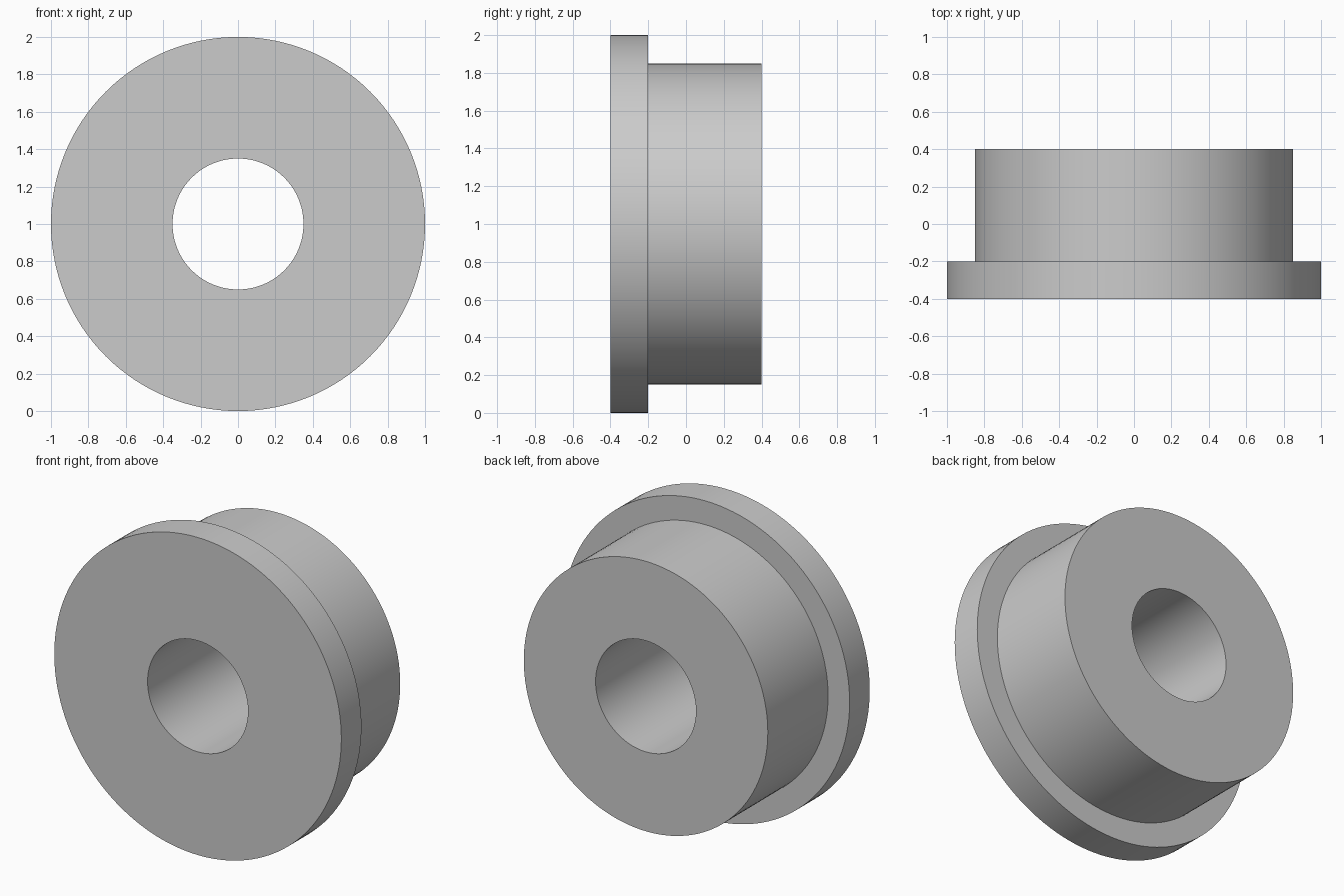
import bpy, bmesh, math
from mathutils import Vector, Matrix

cube = bpy.data.objects.get("Cube")
if cube:
    bpy.data.objects.remove(cube, do_unlink=True)

SEGMENTS = 128
BORE, BODY, FLANGE = 0.35, 0.85, 1.0
FRONT, STEP, BACK = -0.4, -0.2, 0.4

# Plain grey material
grey = bpy.data.materials.new("plain grey")
grey.use_nodes = True
colour = (0.6, 0.6, 0.6, 1)
grey.diffuse_color = colour
grey.node_tree.nodes["Principled BSDF"].inputs["Base Color"].default_value = colour

# Closed cross-section (radius, depth), turned around the bore axis
profile = [(BORE, FRONT), (FLANGE, FRONT), (FLANGE, STEP),
           (BODY, STEP), (BODY, BACK), (BORE, BACK)]
bm = bmesh.new()
rings = []
for i in range(SEGMENTS):
    turn = Matrix.Rotation(math.tau * i / SEGMENTS, 3, 'Y')
    rings.append([bm.verts.new(turn @ Vector((r, y, 0)) + Vector((0, 0, FLANGE)))
                  for r, y in profile])
for i, ring in enumerate(rings):
    following = rings[(i + 1) % SEGMENTS]
    for j in range(len(profile)):
        k = (j + 1) % len(profile)
        bm.faces.new((ring[j], ring[k], following[k], following[j]))
bmesh.ops.recalc_face_normals(bm, faces=bm.faces)

mesh = bpy.data.meshes.new("flanged_bushing")
bm.to_mesh(mesh)
bm.free()
mesh.materials.append(grey)
bushing = bpy.data.objects.new("flanged_bushing", mesh)
bpy.context.collection.objects.link(bushing)

# Smooth round walls with crisp rims
bpy.ops.object.select_all(action='DESELECT')
bushing.select_set(True)
bpy.context.view_layer.objects.active = bushing
bpy.ops.object.shade_smooth_by_angle(angle=math.radians(30))
